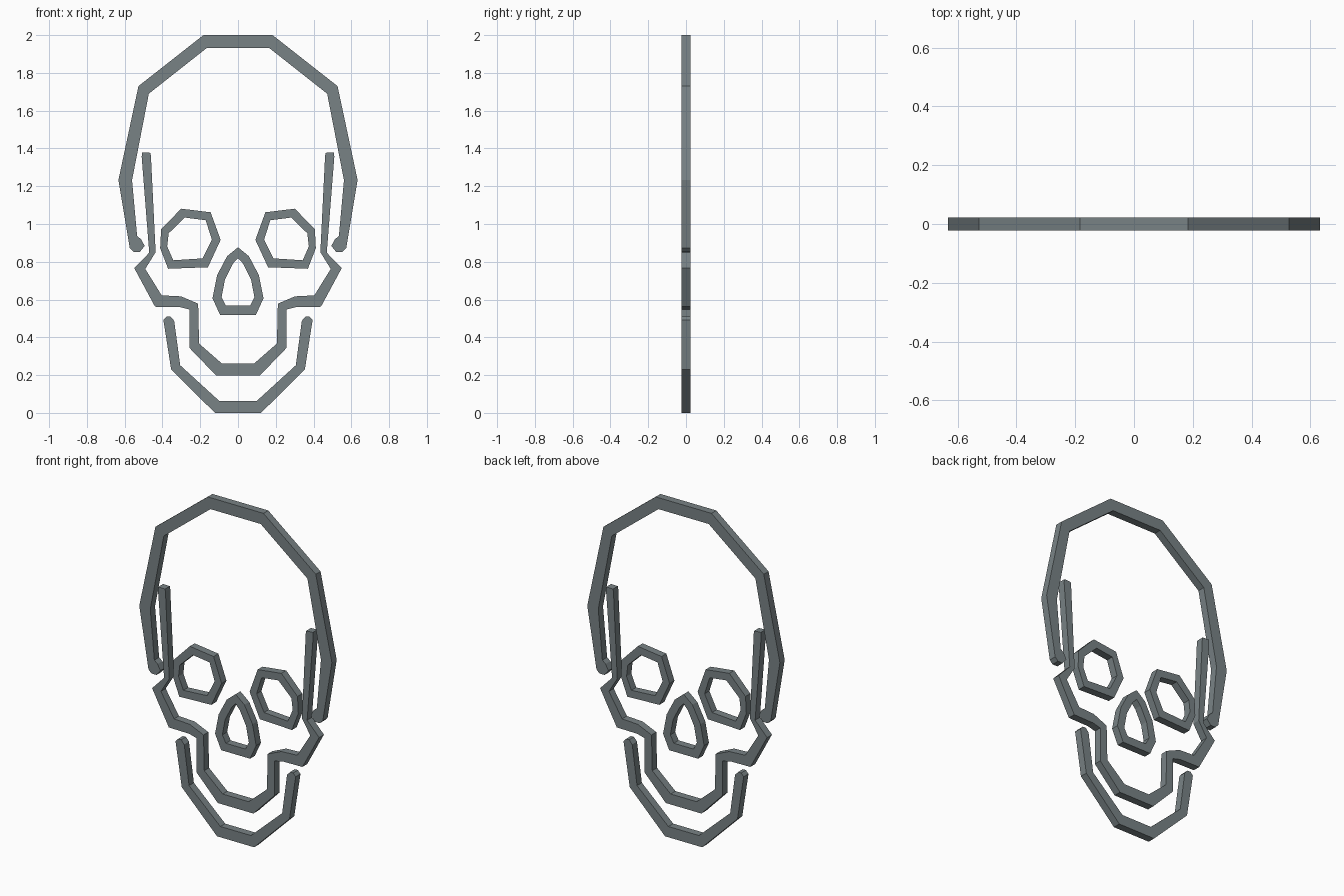
import bpy, bmesh

if "Cube" in bpy.data.objects:
    bpy.data.objects.remove(bpy.data.objects["Cube"])

HALF = 0.0225  # half of the plate thickness

mat = bpy.data.materials.new("slate grey")
mat.diffuse_color = (0.19, 0.225, 0.235, 1)
mat.use_nodes = True
mat.node_tree.nodes["Principled BSDF"].inputs["Base Color"].default_value = mat.diffuse_color


def band(name, outer, inner, closed=False):
    """Flat band between two matching outlines, thickened along y."""
    bm = bmesh.new()
    a = [bm.verts.new((x, -HALF, z)) for x, z in outer]
    b = [bm.verts.new((x, -HALF, z)) for x, z in inner]
    n = len(a)
    for i in range(n if closed else n - 1):
        j = (i + 1) % n
        bm.faces.new((a[i], a[j], b[j], b[i]))
    ext = bmesh.ops.extrude_face_region(bm, geom=bm.faces[:], use_keep_orig=True)
    moved = [g for g in ext["geom"] if isinstance(g, bmesh.types.BMVert)]
    bmesh.ops.translate(bm, verts=moved, vec=(0, 2 * HALF, 0))
    bmesh.ops.recalc_face_normals(bm, faces=bm.faces[:])
    me = bpy.data.meshes.new(name)
    bm.to_mesh(me)
    bm.free()
    me.materials.append(mat)
    ob = bpy.data.objects.new(name, me)
    bpy.context.collection.objects.link(ob)


def flip(pts):
    return [(-x, z) for x, z in pts]


def mirrored(pts):
    """Right half, listed from its far end to the middle, plus the left half."""
    left = flip(pts)[::-1]
    return pts + (left[1:] if pts[-1][0] == 0 else left)


# Cranium arch with rounded ends
band("cranium",
     mirrored([(.52, .852), (.553, .852), (.573, .872), (.633, 1.233),
               (.527, 1.73), (.183, 2.0)]),
     mirrored([(.494, .884), (.513, .919), (.534, .936), (.561, 1.232),
               (.472, 1.69), (.165, 1.932)]))

# Temples, cheekbones and upper jaw in one band
band("cheek_and_upper_jaw",
     mirrored([(.507, 1.379), (.51, 1.357), (.47, .848), (.549, .766),
               (.439, .562), (.306, .56), (.256, .547), (.256, .343), (.117, .199)]),
     mirrored([(.464, 1.377), (.461, 1.36), (.436, .851), (.491, .762),
               (.404, .622), (.301, .617), (.211, .578), (.206, .367), (.085, .261)]))

# Lower jaw with rounded ends
band("lower_jaw",
     mirrored([(.378, .51), (.395, .492), (.354, .23), (.122, 0)]),
     mirrored([(.358, .51), (.338, .488), (.306, .252), (.1, .064)]))

# Eye sockets
eye_out = [(.145, 1.062), (.301, 1.081), (.407, .972), (.412, .872),
           (.37, .763), (.159, .771), (.092, .916)]
eye_in = [(.171, 1.02), (.281, 1.034), (.367, .951), (.375, .882),
          (.343, .808), (.187, .818), (.138, .916)]
band("right_eye_socket", eye_out, eye_in, True)
band("left_eye_socket", flip(eye_out), flip(eye_in), True)

# Nose opening
band("nose_opening",
     mirrored([(.095, .519), (.135, .607), (.111, .728), (.058, .829), (0, .877)]),
     mirrored([(.064, .568), (.087, .612), (.069, .707), (.027, .79), (0, .82)]), True)
